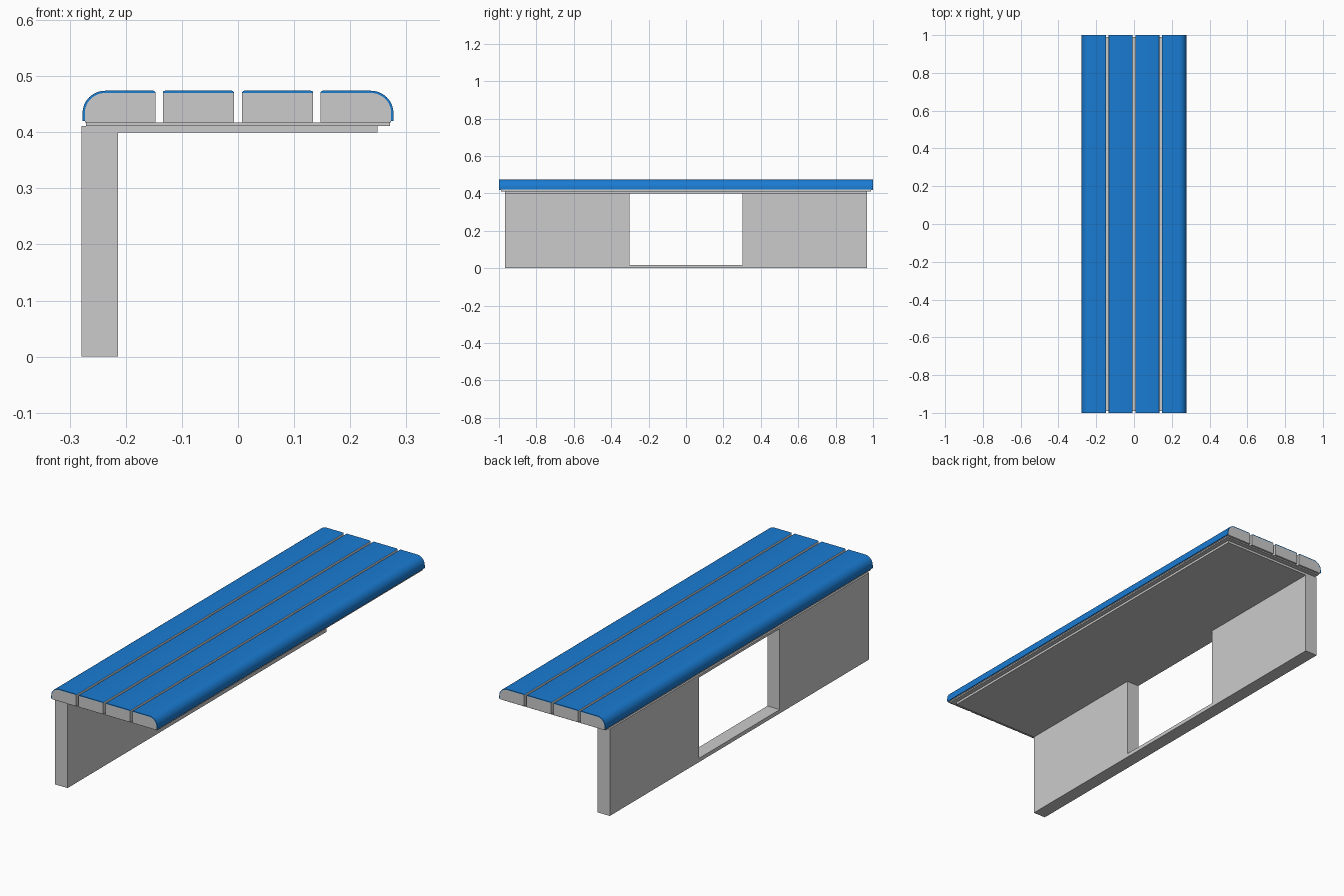
import bpy, bmesh, math

if "Cube" in bpy.data.objects:
    bpy.data.objects.remove(bpy.data.objects["Cube"])

blue = bpy.data.materials.new("blue_covering")
blue.diffuse_color = (0.01, 0.2, 0.65, 1)
blue.use_nodes = True
blue.node_tree.nodes["Principled BSDF"].inputs["Base Color"].default_value = blue.diffuse_color


def extrude(name, outline, depth, mat=None):
    """Extrude a closed outline of 3D points along a depth vector."""
    mesh = bpy.data.meshes.new(name)
    bm = bmesh.new()
    face = bm.faces.new([bm.verts.new(p) for p in outline])
    side = bmesh.ops.extrude_face_region(bm, geom=[face], use_keep_orig=True)
    moved = [v for v in side["geom"] if isinstance(v, bmesh.types.BMVert)]
    bmesh.ops.translate(bm, vec=depth, verts=moved)
    bmesh.ops.recalc_face_normals(bm, faces=bm.faces)
    bm.to_mesh(mesh)
    bm.free()
    obj = bpy.data.objects.new(name, mesh)
    bpy.context.collection.objects.link(obj)
    if mat:
        mesh.materials.append(mat)
    return obj


def smooth(obj):
    bpy.ops.object.select_all(action='DESELECT')
    obj.select_set(True)
    bpy.context.view_layer.objects.active = obj
    bpy.ops.object.shade_smooth_by_angle(angle=math.radians(30))


def board(name, x0, x1, z0, z1, half):
    return extrude(name, [(x0, -half, z0), (x1, -half, z0), (x1, -half, z1),
                          (x0, -half, z1)], (0, 2 * half, 0))


def arc(cx, cz, r, a0, a1, n):
    """Points along a circular arc, angles in degrees."""
    return [(cx + r * math.cos(math.radians(a0 + (a1 - a0) * i / n)),
             cz + r * math.sin(math.radians(a0 + (a1 - a0) * i / n)))
            for i in range(n + 1)]


def slat(name, flip, body, cover):
    for part, pts, mat in (("body", body, None), ("cover", cover, blue)):
        smooth(extrude(f"{name}_{part}", [(flip * x, -1, z) for x, z in pts],
                       (0, 2, 0), mat))


# Rear leg wall with an opening and a thin sill under it
E, H, LX = 0.968, 0.302, -0.279
wall = [(-E, 0), (E, 0), (E, 0.40), (H, 0.40), (H, 0.018),
        (-H, 0.018), (-H, 0.40), (-E, 0.40)]
extrude("leg_wall", [(LX, y, z) for y, z in wall], (0.065, 0, 0))

# Cantilevered plate and the seat base above it
board("support_plate", LX, 0.249, 0.40, 0.411, E)
board("seat_base", -0.271, 0.271, 0.411, 0.417, 0.99)

# Slats: flat inner pair and rounded outer pair, each with a thin blue cover
Z0, ZB, ZT = 0.417, 0.470, 0.474
T = ZT - ZB
for side, flip in (("left", -1), ("right", 1)):
    a, b = 0.007, 0.134
    slat(f"{side}_inner_slat", flip,
         [(a, Z0), (b, Z0), (b, ZB), (a, ZB)],
         [(a, ZB), (b, ZB)] + arc(b - T, ZB, T, 0, 90, 4)[1:]
         + arc(a + T, ZB, T, 90, 180, 4)[:-1])

    a, cx, cz, r = 0.147, 0.237, 0.434, 0.040
    inner = arc(cx, cz, r - T, 0, 90, 12)
    outer = arc(cx, cz, r, 90, 0, 12)
    slat(f"{side}_outer_slat", flip,
         [(a, Z0), (cx + r - T, Z0)] + inner + [(a, ZB)],
         [(cx + r - T, 0.420)] + inner + [(a, ZB)]
         + arc(a + T, ZB, T, 180, 90, 4)[1:] + outer + [(cx + r, 0.420)])
